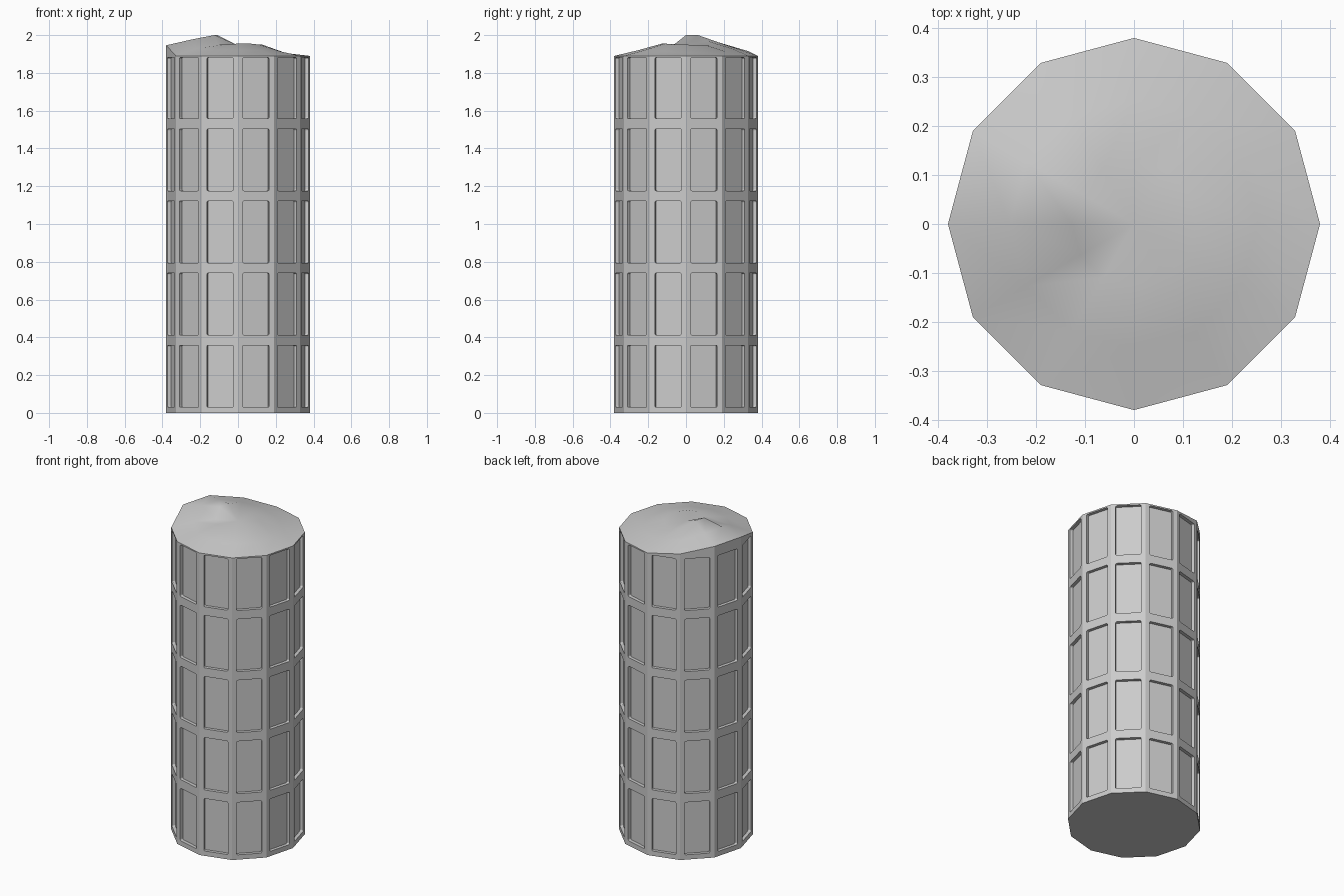
import bpy
import bmesh
from math import cos, sin, radians
from mathutils import Vector

cube = bpy.data.objects.get("Cube")
if cube:
    bpy.data.objects.remove(cube, do_unlink=True)

SIDES, RADIUS, WALL_TOP = 12, 0.38, 1.89
ROWS, PITCH, PANEL_HEIGHT = 5, 0.382, 0.328
DEPTH, CORNER = 0.02, 0.008

# Roof heights every 30 degrees from +x, from the rim inwards
RIM = [1.89, 1.89, 1.89, 1.89, 1.915, 1.946, 1.946, 1.89, 1.89, 1.89, 1.89, 1.89]
OUTER = [1.905, 1.905, 1.91, 1.925, 1.945, 1.975, 1.975, 1.93, 1.92, 1.92, 1.92, 1.915]
INNER = [1.95, 1.945, 1.945, 1.945, 1.97, 2.0, 2.0, 1.95, 1.95, 1.955, 1.955, 1.95]
CENTRE = 1.945

grey = bpy.data.materials.new("light grey")
grey.use_nodes = True
colour = (0.6, 0.6, 0.6, 1)
grey.diffuse_color = colour
grey.node_tree.nodes["Principled BSDF"].inputs["Base Color"].default_value = colour


def ring_point(i, radius, z):
    a = radians(360 / SIDES * (i % SIDES))
    return Vector((radius * cos(a), radius * sin(a), z))


def finish(bm, name):
    mesh = bpy.data.meshes.new(name)
    bm.to_mesh(mesh)
    bm.free()
    mesh.materials.append(grey)
    obj = bpy.data.objects.new(name, mesh)
    bpy.context.collection.objects.link(obj)
    return obj


# Wall: bands and columns, with each panel face pushed inwards
bm = bmesh.new()
levels = [0]
for row in range(ROWS):
    bottom = 0.03 + row * PITCH
    levels += [bottom, min(bottom + PANEL_HEIGHT, WALL_TOP - 0.009)]
levels.append(None)  # the rim, which follows the roof
columns = [0, 0.13, 0.87, 1]
panels = []
for side in range(SIDES):
    def point(t, z):
        a, b = (ring_point(k, RADIUS, RIM[k % SIDES] if z is None else z)
                for k in (side, side + 1))
        return a.lerp(b, t)
    for j in range(len(levels) - 1):
        for c in range(3):
            t0, t1 = columns[c:c + 2]
            z0, z1 = levels[j:j + 2]
            face = bm.faces.new([bm.verts.new(point(t, z)) for t, z in
                                 ((t0, z0), (t1, z0), (t1, z1), (t0, z1))])
            if c == 1 and j % 2 == 1:
                panels.append(face)
bm.faces.new([bm.verts.new(ring_point(-i, RADIUS, 0)) for i in range(SIDES)])
bmesh.ops.remove_doubles(bm, verts=bm.verts, dist=0.0005)
bm.normal_update()

panels = [f for f in bm.faces if f in set(panels)]
corner_edges = []
for face in panels:
    normal = face.normal.copy()
    old = set(face.verts)
    new = bmesh.ops.extrude_discrete_faces(bm, faces=[face])["faces"][0]
    for v in new.verts:
        v.co -= normal * DEPTH
    for v in new.verts:
        corner_edges += [e for e in v.link_edges if e.other_vert(v) not in new.verts]

# Rounded panel corners
bmesh.ops.bevel(bm, geom=list(set(corner_edges)), offset=CORNER, segments=3,
                profile=0.5, affect='EDGES')
bmesh.ops.recalc_face_normals(bm, faces=bm.faces)
finish(bm, "panelled_wall")

# Uneven roof: three rings and a centre point
bm = bmesh.new()
rings = [[bm.verts.new(ring_point(i, RADIUS * k / 3, h[i])) for i in range(SIDES)]
         for k, h in ((3, RIM), (2, OUTER), (1, INNER))]
centre = bm.verts.new((0, 0, CENTRE))
for i in range(SIDES):
    n = (i + 1) % SIDES
    for a, b in zip(rings, rings[1:]):
        bm.faces.new((a[i], a[n], b[n], b[i]))
    bm.faces.new((rings[-1][i], rings[-1][n], centre))
for f in bm.faces:
    f.smooth = True
finish(bm, "uneven_roof")
